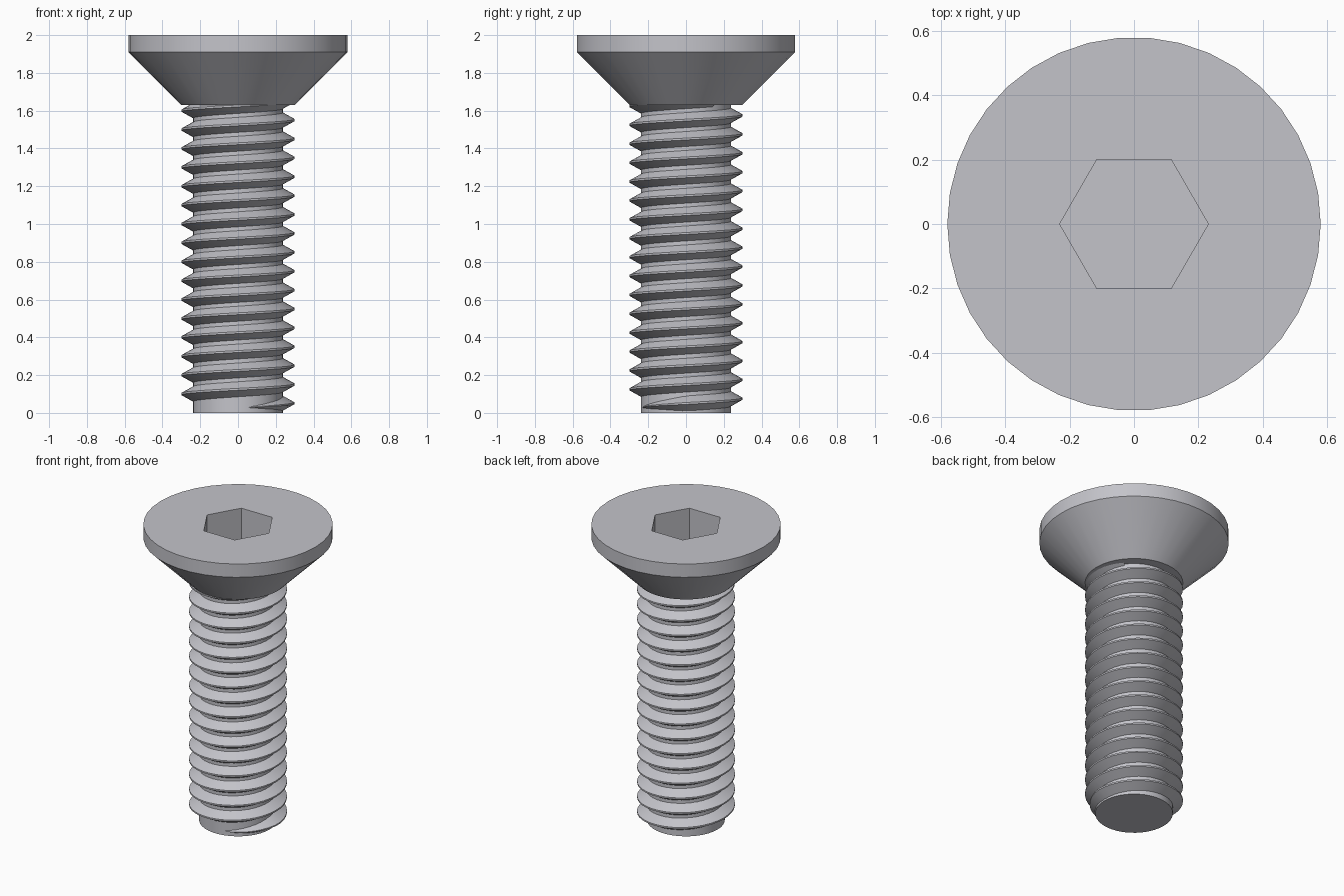
import bpy, bmesh, math

if "Cube" in bpy.data.objects:
    bpy.data.objects.remove(bpy.data.objects["Cube"])

SIDES = 38          # facets around the head and shank
PITCH = 0.1         # thread rise per turn
ROOT, CREST = 0.238, 0.3
HEAD_Z = 1.63       # underside of the head

steel = bpy.data.materials.new("steel grey")
steel.diffuse_color = (0.55, 0.55, 0.59, 1)
steel.use_nodes = True
steel.node_tree.nodes["Principled BSDF"].inputs["Base Color"].default_value = steel.diffuse_color


def ring(bm, radius, z, sides=SIDES):
    return [bm.verts.new((radius * math.cos(2 * math.pi * i / sides),
                          radius * math.sin(2 * math.pi * i / sides), z))
            for i in range(sides)]


def bridge(bm, a, b):
    n = len(a)
    for i in range(n):
        j = (i + 1) % n
        bm.faces.new((a[i], a[j], b[j], b[i]))


def finish(bm, name):
    bmesh.ops.recalc_face_normals(bm, faces=bm.faces[:])
    mesh = bpy.data.meshes.new(name)
    bm.to_mesh(mesh)
    bm.free()
    mesh.materials.append(steel)
    obj = bpy.data.objects.new(name, mesh)
    bpy.context.collection.objects.link(obj)
    bpy.ops.object.select_all(action='DESELECT')
    obj.select_set(True)
    bpy.context.view_layer.objects.active = obj
    bpy.ops.object.shade_smooth_by_angle(angle=math.radians(30))
    return obj


# Countersunk head with a hexagonal socket
bm = bmesh.new()
rings = [ring(bm, r, z) for r, z in ((0.3, HEAD_Z), (0.58, 1.91), (0.58, 2.0))]
bm.faces.new(rings[0])
for low, high in zip(rings, rings[1:]):
    bridge(bm, low, high)
hex_radius = 0.2 / math.cos(math.pi / 6)
rim = ring(bm, hex_radius, 2.0, 6)
floor = ring(bm, hex_radius, 1.78, 6)
bridge(bm, rim, floor)
bm.faces.new(floor)
top_edges = [e for e in bm.edges if all(abs(v.co.z - 2.0) < 1e-5 for v in e.verts)]
bmesh.ops.triangle_fill(bm, use_beauty=True, edges=top_edges, normal=(0, 0, 1))
finish(bm, "countersunk_head")

# Shank core
bm = bmesh.new()
bottom, top = ring(bm, ROOT, 0), ring(bm, ROOT, HEAD_Z + 0.02)
bridge(bm, bottom, top)
bm.faces.new(bottom)
bm.faces.new(top)
finish(bm, "shank")

# Right-handed helical thread that grows out of the shank over a quarter turn
bm = bmesh.new()
profile = ((ROOT - 0.01, -0.045), (CREST, -0.005), (CREST, 0.005), (ROOT - 0.01, 0.045))
start = -math.pi / 2
end = (1.66 - 0.05) / PITCH * 2 * math.pi
steps = round((end - start) / (2 * math.pi) * SIDES)
sections = []
for i in range(steps + 1):
    a = start + (end - start) * i / steps
    grow = max(0.02, min(1.0, (a - start) / (math.pi / 2)))
    z = 0.05 + PITCH * a / (2 * math.pi)
    section = []
    for r, dz in profile:
        radius = ROOT - 0.01 + (r - ROOT + 0.01) * grow
        section.append(bm.verts.new((radius * math.cos(a), radius * math.sin(a), z + dz * grow)))
    sections.append(section)
for a, b in zip(sections, sections[1:]):
    bridge(bm, a, b)
bm.faces.new(sections[0])
bm.faces.new(sections[-1])
finish(bm, "thread")
